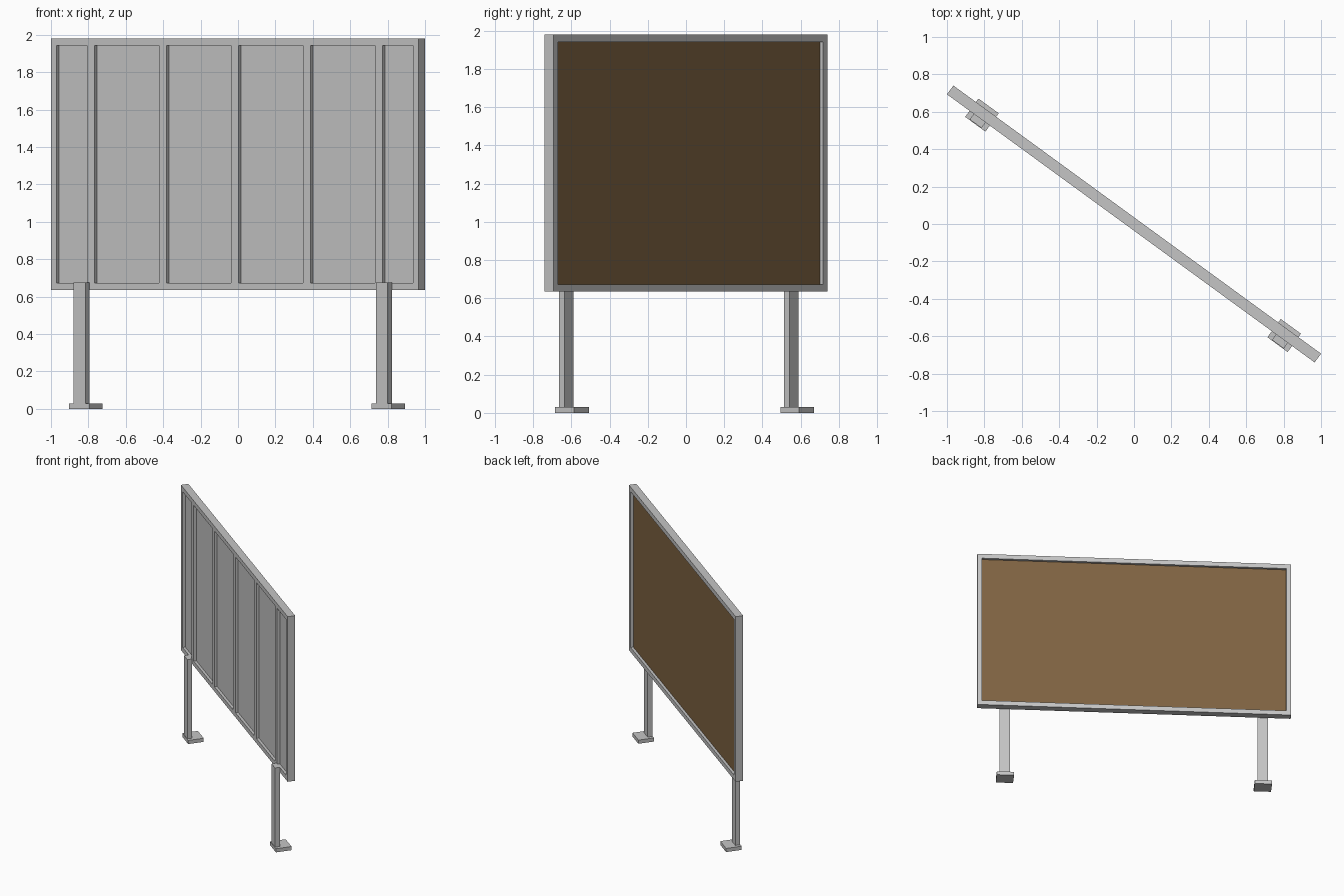
import bpy, bmesh, math
from mathutils import Matrix, Vector

cube = bpy.data.objects.get("Cube")
if cube:
    bpy.data.objects.remove(cube, do_unlink=True)


def material(name, rgb):
    m = bpy.data.materials.new(name)
    m.use_nodes = True
    m.diffuse_color = (*rgb, 1)
    m.node_tree.nodes["Principled BSDF"].inputs["Base Color"].default_value = (*rgb, 1)
    return m


METAL = material("grey_metal", (0.56, 0.56, 0.56))
BOARD = material("brown_board", (0.21, 0.125, 0.054))

# The whole sign is turned about the vertical axis
TURN = Matrix.Rotation(math.radians(-36.1), 4, "Z")

LENGTH, DEPTH = 2.433, 0.058
BOTTOM, TOP = 0.635, 1.98
RIM, RECESS = 0.038, 0.021
HALF = LENGTH / 2
FRONT = -DEPTH / 2


def box_mesh(x0, x1, y0, y1, z0, z1):
    bm = bmesh.new()
    bmesh.ops.create_cube(bm, size=1)
    bmesh.ops.scale(bm, vec=(x1 - x0, y1 - y0, z1 - z0), verts=bm.verts)
    bmesh.ops.translate(bm, vec=Vector((x0 + x1, y0 + y1, z0 + z1)) / 2, verts=bm.verts)
    return bm


def finish(name, bm, mats):
    bm.transform(TURN)
    bmesh.ops.recalc_face_normals(bm, faces=bm.faces)
    mesh = bpy.data.meshes.new(name)
    bm.to_mesh(mesh)
    bm.free()
    for m in mats:
        mesh.materials.append(m)
    ob = bpy.data.objects.new(name, mesh)
    bpy.context.collection.objects.link(ob)
    return ob


def box(name, *extents):
    return finish(name, box_mesh(*extents), [METAL])


# Outer frame: a box with its two large faces inset and joined by a hole
bm = box_mesh(-HALF, HALF, FRONT, -FRONT, BOTTOM, TOP)
bm.normal_update()
sides = [f for f in bm.faces if abs(f.normal.y) > 0.9]
bmesh.ops.inset_individual(bm, faces=sides, thickness=RIM, use_even_offset=True)
loops = [e for f in sides for e in f.edges]
bmesh.ops.delete(bm, geom=sides, context="FACES_ONLY")
bmesh.ops.bridge_loops(bm, edges=loops)
finish("frame", bm, [METAL])

# Recessed panel: metal on the front, brown board on the back
y_panel = FRONT + RECESS
bm = box_mesh(-HALF + RIM / 2, HALF - RIM / 2, y_panel, -y_panel,
              BOTTOM + RIM / 2, TOP - RIM / 2)
bm.normal_update()
for f in bm.faces:
    f.material_index = 1 if f.normal.y > 0.9 else 0
finish("panel", bm, [METAL, BOARD])

# Vertical ribs on the front
for i in range(-2, 3):
    u = i * 0.476
    box(f"rib_{i + 3}", u - 0.025, u + 0.025, FRONT, y_panel, BOTTOM + RIM, TOP - RIM)

# Legs with foot plates
for side, u in (("right", -1.0), ("left", 1.0)):
    box(f"{side}_leg", u - 0.039, u + 0.039, FRONT - 0.037, FRONT, 0.03, BOTTOM + 0.04)
    box(f"{side}_foot_plate", u - 0.067, u + 0.067, -0.069, 0.052, 0, 0.03)
